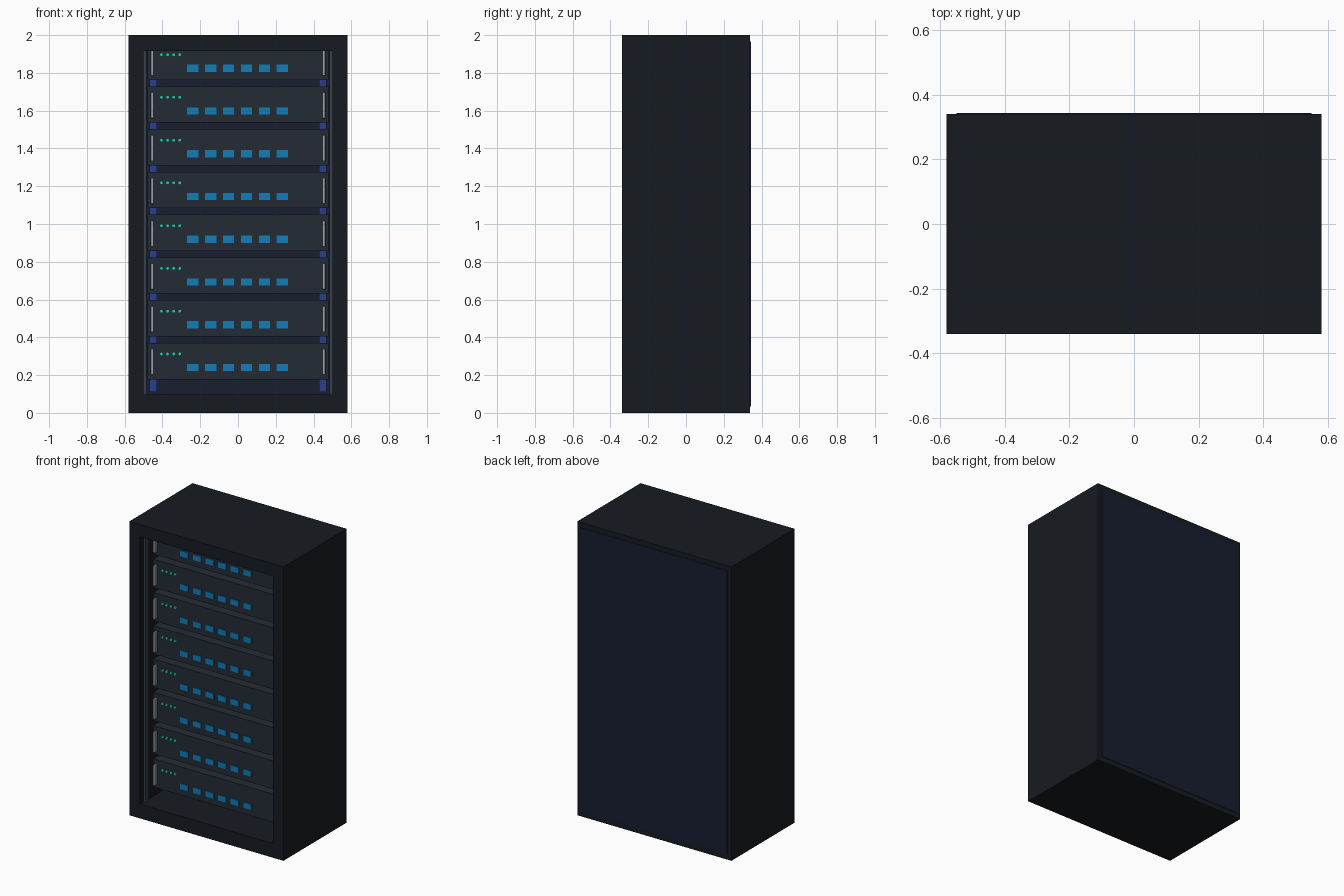
import bpy, bmesh
from mathutils import Matrix

if "Cube" in bpy.data.objects:
    bpy.data.objects.remove(bpy.data.objects["Cube"])


def material(name, rgb):
    # 8-bit sRGB to linear viewport colour
    m = bpy.data.materials.new(name)
    m.diffuse_color = [((c / 255 + 0.055) / 1.055) ** 2.4 for c in rgb] + [1]
    m.use_nodes = True
    m.node_tree.nodes["Principled BSDF"].inputs["Base Color"].default_value = m.diffuse_color
    return m


BLACK = material("cabinet_black", (22, 27, 33))
NAVY = material("panel_navy", (24, 30, 48))
STEEL = material("rail_steel", (55, 64, 76))
SLATE = material("server_slate", (36, 43, 53))
SILVER = material("handle_silver", (150, 160, 172))
BLUE = material("port_blue", (16, 125, 185))
POST = material("post_blue", (40, 62, 140))
GREEN = material("led_green", (40, 205, 165))


def add_box(bm, x, y, z):
    lo, hi = zip(x, y, z)
    size = [b - a for a, b in zip(lo, hi)]
    mid = [(a + b) / 2 for a, b in zip(lo, hi)]
    bmesh.ops.create_cube(bm, size=1, matrix=Matrix.Translation(mid) @ Matrix.Diagonal((*size, 1)))


def finish(name, bm, mat):
    me = bpy.data.meshes.new(name)
    bm.to_mesh(me)
    bm.free()
    ob = bpy.data.objects.new(name, me)
    me.materials.append(mat)
    bpy.context.collection.objects.link(ob)
    return ob


def boxes(name, mat, *ranges):
    bm = bmesh.new()
    for r in ranges:
        add_box(bm, *r)
    return finish(name, bm, mat)


def mirrored(x, y, z):
    return (x, y, z), ((-x[1], -x[0]), y, z)


# Cabinet shell: rectangular tube, open at the front
bm = bmesh.new()
W, D, H = 0.58, 0.34, 2.0
outer = [(-W, 0), (W, 0), (W, H), (-W, H)]
inner = [(-0.5, 0.097), (0.5, 0.097), (0.5, 1.917), (-0.5, 1.917)]
rings = [[bm.verts.new((x, y, z)) for x, z in loop]
         for loop, y in ((outer, -D), (outer, D), (inner, D), (inner, -D))]
for k in range(4):
    a, b = rings[k], rings[(k + 1) % 4]
    for i in range(4):
        j = (i + 1) % 4
        bm.faces.new((a[i], a[j], b[j], b[i]))
bmesh.ops.recalc_face_normals(bm, faces=bm.faces)
finish("cabinet_shell", bm, BLACK)

# Back panel and mounting rails
boxes("back_panel", NAVY, ((-0.55, 0.55), (0.315, 0.343), (0.035, 1.965)))
boxes("front_rails", STEEL, *mirrored((0.485, 0.505), (-0.30, -0.265), (0.09, 1.92)))
boxes("rear_posts", POST, *mirrored((0.43, 0.468), (0.26, 0.30), (0.11, 1.91)))

# Eight servers with handles, status lights and ports
FACE = -0.23
for n in range(8):
    z = 0.178 + n * 0.2264
    top = min(z + 0.192, 1.917)
    boxes(f"server_{n + 1}", SLATE, ((-0.478, 0.478), (FACE, 0.24), (z, top)))

    handles = boxes(f"handles_{n + 1}", SILVER,
                    *mirrored((0.447, 0.463), (FACE - 0.025, FACE + 0.002), (z + 0.023, min(z + 0.161, 1.93))))
    bev = handles.modifiers.new("Bevel", 'BEVEL')
    bev.width, bev.segments = 0.004, 2

    boxes(f"ports_{n + 1}", BLUE,
          *[((-0.27 + i * 0.095, -0.21 + i * 0.095), (FACE - 0.006, FACE + 0.002), (z + 0.043, z + 0.081))
            for i in range(6)])

    bm = bmesh.new()
    for i in range(4):
        at = Matrix.Translation((-0.405 + i * 0.032, FACE - 0.002, z + 0.134))
        bmesh.ops.create_cone(bm, cap_ends=True, segments=12, radius1=0.01, radius2=0.01, depth=0.012,
                              matrix=at @ Matrix.Rotation(1.570796, 4, 'X'))
    finish(f"status_lights_{n + 1}", bm, GREEN)
